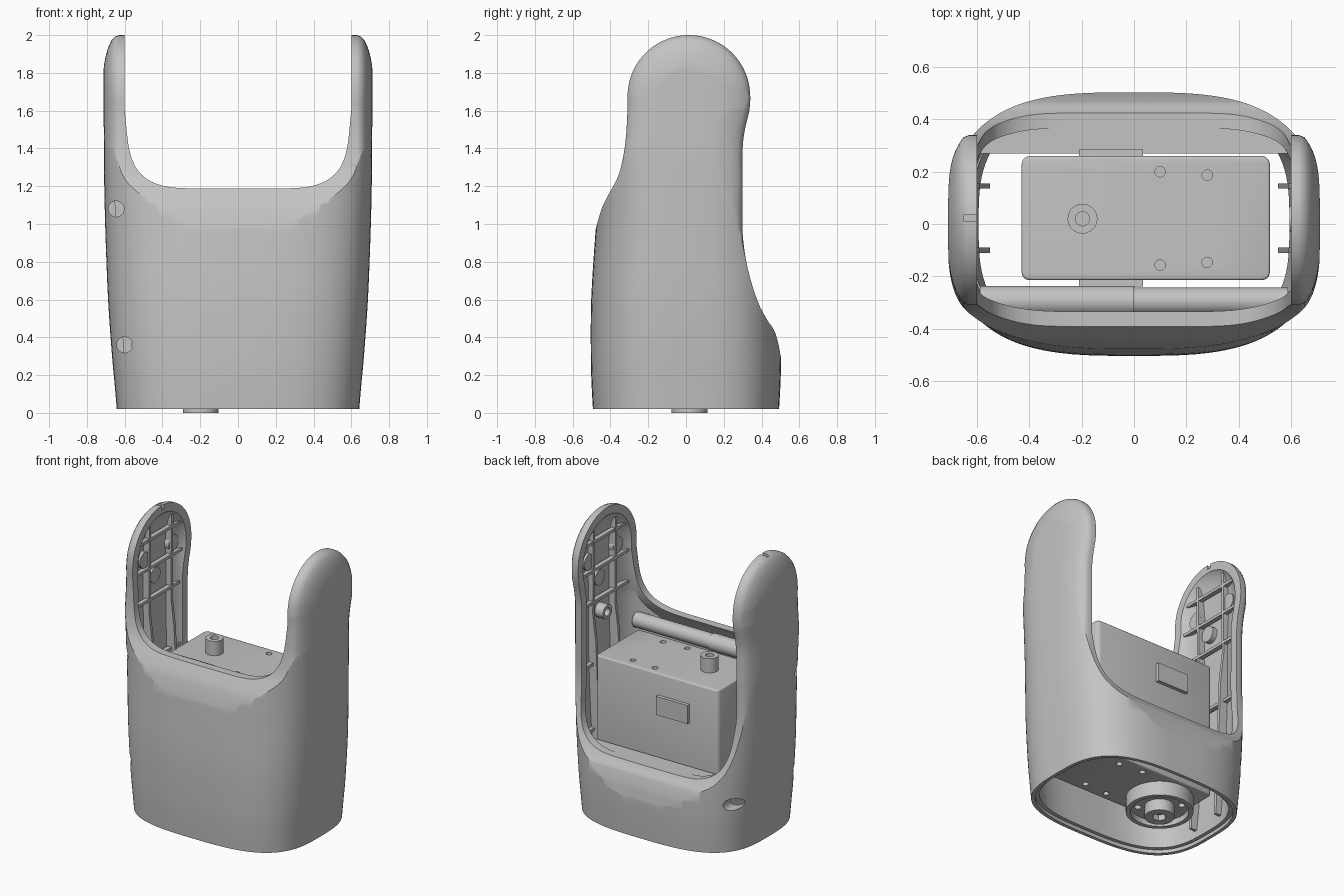
import bpy, bmesh, math
from mathutils import Vector

cube = bpy.data.objects.get("Cube")
if cube:
    bpy.data.objects.remove(cube)

grey = bpy.data.materials.new("matte grey")
grey.use_nodes = True
tone = (0.55, 0.55, 0.55, 1)
grey.diffuse_color = tone
grey.node_tree.nodes["Principled BSDF"].inputs["Base Color"].default_value = tone


def finish(bm, name):
    bmesh.ops.recalc_face_normals(bm, faces=bm.faces)
    mesh = bpy.data.meshes.new(name)
    bm.to_mesh(mesh)
    bm.free()
    mesh.materials.append(grey)
    obj = bpy.data.objects.new(name, mesh)
    bpy.context.collection.objects.link(obj)
    return obj


def smooth(obj):
    bpy.ops.object.select_all(action='DESELECT')
    obj.select_set(True)
    bpy.context.view_layer.objects.active = obj
    bpy.ops.object.shade_smooth_by_angle(angle=math.radians(32))


def spline(points, steps=6):
    """Open Catmull-Rom curve through 2D points."""
    p = [Vector(q) for q in points]
    p = [2 * p[0] - p[1]] + p + [2 * p[-1] - p[-2]]
    out = []
    for a, b, c, d in zip(p, p[1:], p[2:], p[3:]):
        for i in range(steps):
            t = i / steps
            out.append(0.5 * (2 * b + (c - a) * t + (2 * a - 5 * b + 4 * c - d) * t * t
                              + (3 * b - a - 3 * c + d) * t ** 3))
    return out + [p[-2]]


def skin(name, rings):
    """Closed solid through a list of rings of 3D points."""
    bm = bmesh.new()
    loops = [[bm.verts.new(p) for p in ring] for ring in rings]
    for l, u in zip(loops, loops[1:]):
        for i in range(len(l)):
            j = (i + 1) % len(l)
            bm.faces.new((l[i], l[j], u[j], u[i]))
    bm.faces.new(loops[0])
    bm.faces.new(loops[-1])
    return finish(bm, name)


def prism(name, outline, lo, hi, axis):
    """Extrude a 2D outline along 'x' (y,z), 'y' (x,z) or 'z' (x,y)."""
    place = {'x': lambda p, h: (h, p[0], p[1]), 'y': lambda p, h: (p[0], h, p[1]),
             'z': lambda p, h: (p[0], p[1], h)}[axis]
    return skin(name, [[place(p, h) for p in outline] for h in (lo, hi)])


def box(name, x, y, z):
    return prism(name, [(x[0], y[0]), (x[1], y[0]), (x[1], y[1]), (x[0], y[1])], z[0], z[1], 'z')


def disc(name, u, v, r, lo, hi, axis='z', sides=32):
    ring = [(u + r * math.cos(2 * math.pi * i / sides), v + r * math.sin(2 * math.pi * i / sides))
            for i in range(sides)]
    return prism(name, ring, lo, hi, axis)


def combine(obj, other, operation='DIFFERENCE'):
    mod = obj.modifiers.new("combine", 'BOOLEAN')
    mod.operation, mod.solver, mod.object = operation, 'EXACT', other
    bpy.context.view_layer.update()
    graph = bpy.context.evaluated_depsgraph_get()
    mesh = bpy.data.meshes.new_from_object(obj.evaluated_get(graph))
    obj.modifiers.clear()
    obj.data = mesh
    bpy.data.objects.remove(other)


def round_edges(obj, width, upright):
    bm = bmesh.new()
    bm.from_mesh(obj.data)
    edges = [e for e in bm.edges if upright == (abs(e.verts[0].co.z - e.verts[1].co.z) > 0.1)]
    bmesh.ops.bevel(bm, geom=edges, offset=width, segments=3, affect='EDGES', profile=0.5)
    bm.to_mesh(obj.data)
    bm.free()


# Body sections: height, half width, half depth, corner squareness
sections = [(0.02, 0.642, 0.493, 3.1), (0.15, 0.653, 0.5, 3.1), (0.3, 0.667, 0.504, 3.1),
            (0.6, 0.688, 0.502, 3.1), (0.95, 0.702, 0.48, 3.2), (1.25, 0.709, 0.455, 3.6),
            (1.55, 0.711, 0.45, 4), (1.8, 0.711, 0.45, 4), (2.05, 0.711, 0.45, 4)]


def loft(name, inset, bottom, sides=112):
    heights = spline([(s[0], s[1]) for s in sections], 4)
    depths = spline([(s[2], s[3]) for s in sections], 4)
    rings = []
    for i, ((z, a), (b, n)) in enumerate(zip(heights, depths)):
        ring = []
        for s in range(sides):
            t = 2 * math.pi * (s + 0.5) / sides
            c, q = math.cos(t), math.sin(t)
            ring.append((math.copysign(abs(c) ** (2 / n), c) * (a - inset),
                         math.copysign(abs(q) ** (2 / n), q) * (b - inset), z if i else bottom))
        rings.append(ring)
    return skin(name, rings)


# Side outline of the shell: front edge, round arm top, back edge
front = [(-0.62, -0.5), (-0.6, 0.5), (-0.54, 0.78), (-0.488, 0.94), (-0.468, 1.01), (-0.443, 1.09),
         (-0.405, 1.165), (-0.365, 1.24), (-0.34, 1.32), (-0.32, 1.44), (-0.31, 1.6)]
arc = [(0.015 + 0.325 * math.cos(a), 1.675 + 0.325 * math.sin(a))
       for a in (math.radians(178 - 16 * i) for i in range(12))]
back = [(0.335, 1.6), (0.312, 1.5), (0.3, 1.4), (0.3, 1.2), (0.3, 0.95), (0.328, 0.76), (0.38, 0.59),
        (0.43, 0.492), (0.465, 0.44), (0.488, 0.37), (0.503, 0.29), (0.53, 0.15), (0.6, 0), (0.62, -0.5)]
outline = spline(front + arc + back, 4)


def side_body(name, inset):
    """Side outline as a solid whose edges round over towards the outer faces of the arms."""
    rounding = [math.radians(a) for a in (0, 15, 27, 38, 48, 58, 67, 75)]
    half = [(0.63 - inset + 0.085 * math.sin(a), 0.25 * (1 - math.cos(a))) for a in rounding]
    rings = []
    for x, extra in [(-x, e) for x, e in half[::-1]] + half:
        ring = []
        for i, p in enumerate(outline):
            t = (outline[min(i + 1, len(outline) - 1)] - outline[max(i - 1, 0)]).normalized()
            weight = min(max((p.y - 0.6) / 0.35, 0), 1)
            q = p + Vector((t.y, -t.x)) * (inset + extra * weight)
            ring.append((x, q.x, q.y))
        rings.append(ring)
    return skin(name, rings)


def opening(name, floor, y0, y1):
    half = spline([(0.0, 0), (0.3, 0.003), (0.42, 0.022), (0.5, 0.065), (0.55, 0.13),
                   (0.58, 0.23), (0.6, 0.42)], 5)
    right = [(x, floor + z) for x, z in half] + [(0.6, 2.3)]
    left = [(-x, z) for x, z in right[:0:-1]]
    return prism(name, right + left, y0, y1, 'y')


# Hollow shell with two arms and a stepped bottom rim
shell = loft("shell", 0, 0.02)
combine(shell, side_body("side_cut", 0), 'INTERSECT')
cavity = loft("cavity", 0.05, -0.1)
combine(cavity, side_body("side_inset", 0.05), 'INTERSECT')
combine(shell, cavity)
step = loft("rim_step", 0.025, -0.1)
combine(step, box("step_limit", (-1, 1), (-1, 1), (-0.2, 0.045)), 'INTERSECT')
combine(shell, step)
combine(shell, opening("front_opening", 1.187, -1, 1.2))
combine(shell, opening("back_opening", 0.5, -0.05, 1.1))
for x, z, y0, y1 in ((-0.645, 1.08, -0.7, -0.15), (-0.6, 0.36, -0.7, -0.2), (-0.6, 0.36, 0.2, 0.7)):
    combine(shell, disc("screw_hole", x, z, 0.042, y0, y1, 'y'))
combine(shell, box("rim_notch", (-0.65, -0.59), (0.01, 0.035), (1.97, 2.1)))
smooth(shell)
shell.modifiers.new("even shading", 'WEIGHTED_NORMAL').keep_sharp = True

# Ledge behind the box and rolled edge in front of it
prism("back_ledge", [(-0.6, 0.27), (0.6, 0.27), (0.57, 0.34), (0.49, 0.40), (0.38, 0.425),
                     (-0.38, 0.425), (-0.49, 0.40), (-0.57, 0.34)], 0.455, 0.499, 'z')
for side, r, x0, x1 in (("right", 0.058, -0.59, 0), ("left", 0.052, 0, 0.59)):
    smooth(disc("front_roll_" + side, -0.295, 1.1, r, x0, x1, 'x'))

# Ribs and bosses inside each arm
for side, s in (("left", 1), ("right", -1)):
    rib = [(0.55, 0.1), (0.61, 0.1), (0.65, 0.7), (0.67, 1.2), (0.675, 1.7), (0.64, 1.87),
           (0.61, 1.89), (0.615, 1.3), (0.59, 1.1)]
    for y in (-0.1, 0.145):
        prism("upright_rib_" + side, [(s * x, z) for x, z in rib], y - 0.01, y + 0.01, 'y')
    for z, x in ((0.5, 0.6), (0.95, 0.61), (1.38, 0.612), (1.6, 0.612), (1.8, 0.612)):
        lo, hi = sorted((s * x, s * (x + 0.032)))
        box("cross_rib_" + side, (lo, hi), (-0.24, 0.26), (z - 0.01, z + 0.01))
    for y, z in ((-0.14, 1.67), (0.18, 1.67), (0.02 + 0.04 * s, 1.52)):
        smooth(disc("boss_" + side, y, z, 0.055, s * 0.625, s * 0.668, 'x'))
pivot = disc("pivot_socket", 0.02, 1.27, 0.05, 0.595, 0.68, 'x')
combine(pivot, disc("pivot_hole", 0.02, 1.27, 0.028, 0.5, 0.64, 'x'))
smooth(pivot)

# Inner box with screw holes and side plates
case = box("inner_box", (-0.43, 0.52), (-0.215, 0.26), (0.14, 1.08))
round_edges(case, 0.03, True)
round_edges(case, 0.01, False)
for x, y in ((0.1, 0.2), (0.28, 0.187), (0.1, -0.157), (0.28, -0.147)):
    for z in (0.14, 1.08):
        combine(case, disc("box_hole", x, y, 0.02, z - 0.03, z + 0.03, sides=20))
smooth(case)
for name, y in (("back_plate", (0.255, 0.285)), ("front_plate", (-0.24, -0.21))):
    box(name, (-0.21, 0.035), y, (0.8, 0.93))

# Shaft on top and round mount underneath
shaft = disc("top_shaft", -0.197, 0.02, 0.057, 1.07, 1.18)
combine(shaft, disc("shaft_hole", -0.197, 0.02, 0.027, 1.12, 1.25))
smooth(shaft)
mount = disc("bottom_mount", -0.197, 0.018, 0.215, 0.04, 0.15, sides=64)
combine(mount, disc("mount_recess", -0.197, 0.018, 0.185, -0.1, 0.08, sides=64))
for i in range(4):
    a = math.pi * (i / 2 + 0.25)
    combine(mount, disc("bolt_hole", -0.197 + 0.14 * math.cos(a), 0.018 + 0.14 * math.sin(a),
                        0.022, 0.0, 0.105, sides=16))
smooth(mount)
hub = disc("bottom_hub", -0.197, 0.018, 0.095, 0, 0.09, sides=48)
combine(hub, disc("hub_hole", -0.197, 0.018, 0.045, -0.1, 0.04, sides=6))
smooth(hub)
